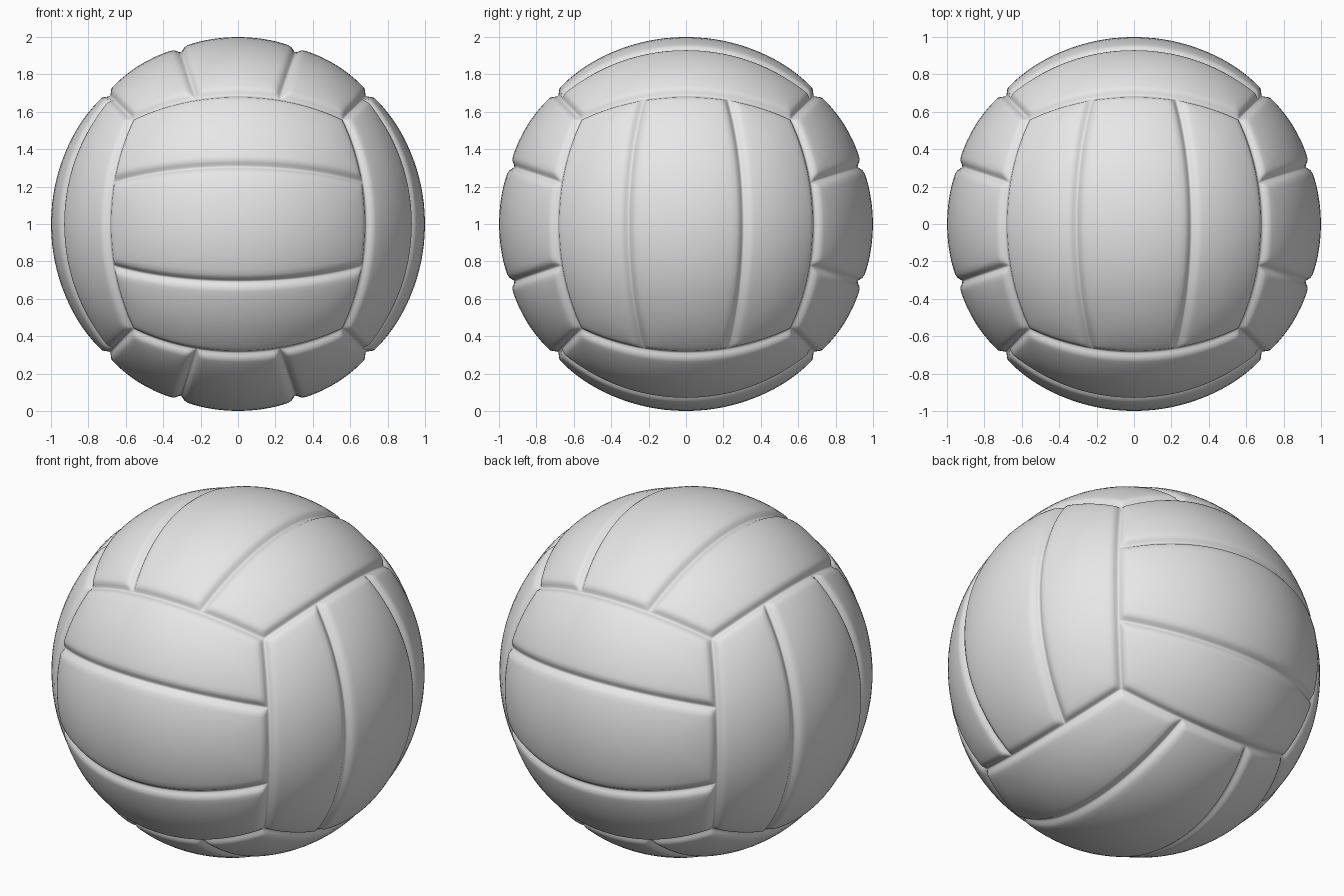
import bpy
import bmesh
from math import asin, atan, cos, exp, pi, sin, sqrt, tan
from mathutils import Vector

if "Cube" in bpy.data.objects:
    bpy.data.objects.remove(bpy.data.objects["Cube"], do_unlink=True)

STEPS = 20            # grid cells across one panel
GROOVE_WIDTH = 0.038  # half width of a seam
GROOVE_DEPTH = 0.02
PUFF = 0.012          # panels swell gently away from their seams


def grid_positions():
    """Tangent coordinates over one side, packed tightly next to the seams."""
    breaks = [-pi / 4, -atan(1 / 3), atan(1 / 3), pi / 4]
    result = []
    for a, b in zip(breaks, breaks[1:]):
        for k in range(STEPS):
            t = k / STEPS
            t -= 0.85 * sin(2 * pi * t) / (2 * pi)
            result.append(tan(a + (b - a) * t))
    return result + [1.0]


def seam_distance(n, along, split):
    """Angle from a point to the closest seam of its side."""
    edges = [(n - abs(along)) / sqrt(2), (n - abs(split)) / sqrt(2),
             (abs(split) - n / 3) / sqrt(1 + 1 / 9)]
    return min(abs(asin(e)) for e in edges)


def radius(d):
    groove = 0.5 + 0.5 * cos(pi * min(d / GROOVE_WIDTH, 1))
    return 1 - GROOVE_DEPTH * groove - PUFF * exp(-d / 0.09)


def add_side(bm, axis, sign):
    """One of six sides, made of three parallel panels."""
    coords = grid_positions()
    rows = []
    for u in coords:
        row = []
        for v in coords:
            p = Vector((0, 0, 0))
            p[axis] = sign
            p[(axis - 1) % 3] = u
            p[(axis + 1) % 3] = v
            p.normalize()
            d = seam_distance(abs(p[axis]), p[(axis - 1) % 3], p[(axis + 1) % 3])
            row.append(bm.verts.new(p * radius(d)))
        rows.append(row)
    for r0, r1 in zip(rows, rows[1:]):
        for j in range(len(coords) - 1):
            bm.faces.new((r0[j], r1[j], r1[j + 1], r0[j + 1]))


# Ball skin: six sides welded into one closed surface
bm = bmesh.new()
for axis in range(3):
    for sign in (-1, 1):
        add_side(bm, axis, sign)
bmesh.ops.remove_doubles(bm, verts=bm.verts, dist=0.0005)
bmesh.ops.recalc_face_normals(bm, faces=bm.faces)
for face in bm.faces:
    face.smooth = True
mesh = bpy.data.meshes.new("ball_panels")
bm.to_mesh(mesh)
bm.free()

ball = bpy.data.objects.new("ball_panels", mesh)
ball.location.z = 1
bpy.context.collection.objects.link(ball)

# Plain light grey
grey = bpy.data.materials.new("light_grey")
grey.use_nodes = True
grey.diffuse_color = (0.8, 0.8, 0.8, 1)
grey.node_tree.nodes["Principled BSDF"].inputs["Base Color"].default_value = (0.8, 0.8, 0.8, 1)
mesh.materials.append(grey)
